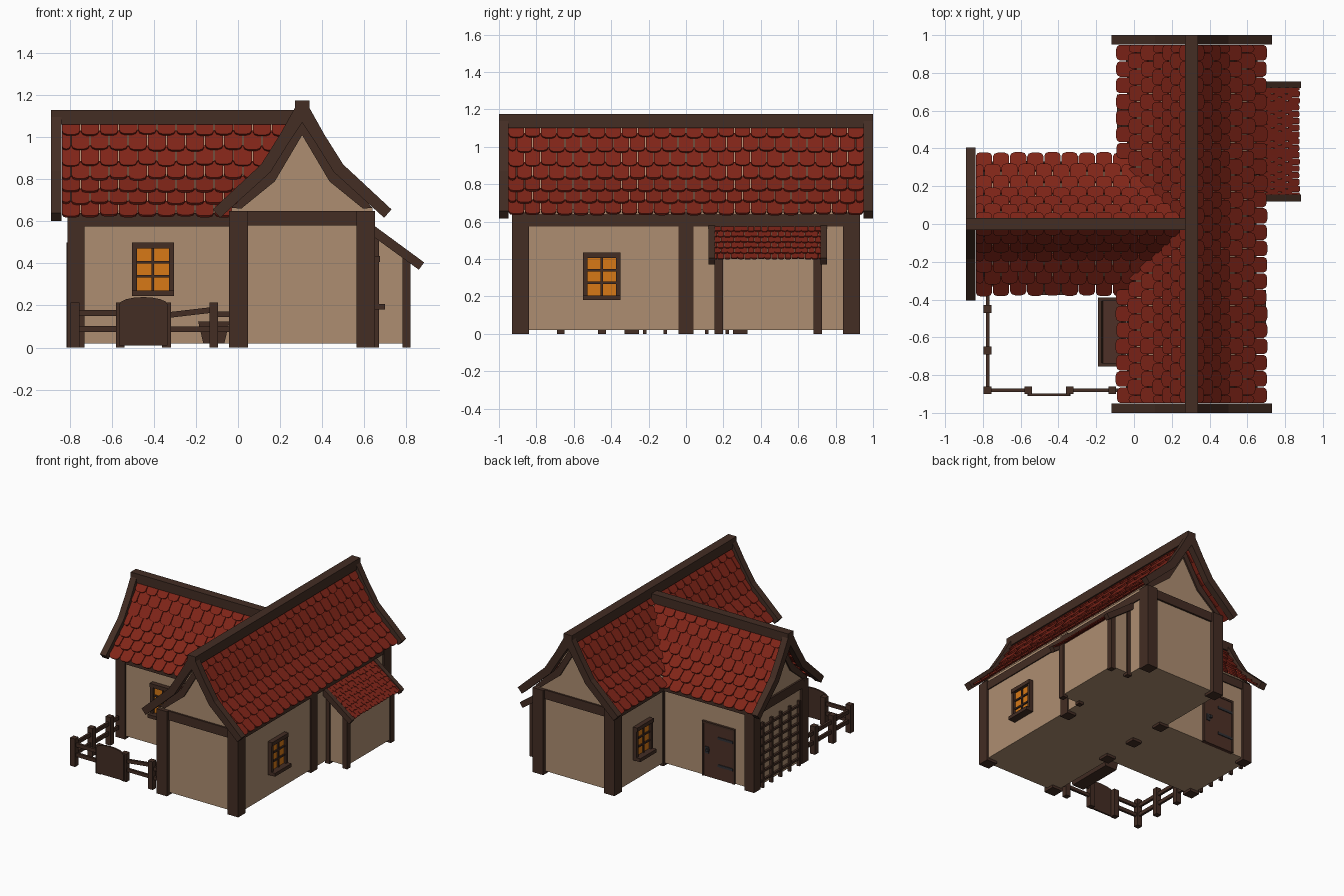
import bpy, bmesh, math, random
from mathutils import Matrix, Vector

if "Cube" in bpy.data.objects:
    bpy.data.objects.remove(bpy.data.objects["Cube"])
random.seed(4)

def material(name, rgb):
    m = bpy.data.materials.new(name)
    m.diffuse_color = (*rgb, 1)
    m.use_nodes = True
    m.node_tree.nodes["Principled BSDF"].inputs["Base Color"].default_value = m.diffuse_color
    return m

WALL = material("plaster", (0.42, 0.27, 0.165))
WOOD = material("dark_wood", (0.056, 0.026, 0.017))
DOOR = material("door_wood", (0.075, 0.03, 0.02))
TILE = material("roof_tile", (0.215, 0.018, 0.009))
GLASS = material("lit_glass", (0.68, 0.19, 0.008))
IRON = material("iron", (0.03, 0.03, 0.035))
MAIN = Matrix.Translation((0.305, 0, 0))            # ridge along y
CROSS = Matrix.Rotation(math.radians(90), 4, 'Z')   # local y -> -x
I = Matrix()

def finish(name, bm, mat, M=I):
    bmesh.ops.recalc_face_normals(bm, faces=bm.faces)
    me = bpy.data.meshes.new(name)
    bm.to_mesh(me)
    bm.free()
    me.transform(M)
    me.materials.append(mat)
    ob = bpy.data.objects.new(name, me)
    bpy.context.collection.objects.link(ob)
    return ob

def extrude(bm, ring, vec):
    a = [bm.verts.new(p) for p in ring]
    b = [bm.verts.new(Vector(p) + vec) for p in ring]
    n = len(a)
    bm.faces.new(a)
    bm.faces.new(b)
    for i in range(n):
        bm.faces.new((a[i], a[(i + 1) % n], b[(i + 1) % n], b[i]))

def prism(name, pts, y0, y1, mat, M=I):
    bm = bmesh.new()
    extrude(bm, [(x, y0, z) for x, z in pts], Vector((0, y1 - y0, 0)))
    return finish(name, bm, mat, M)

def box(name, x0, x1, y0, y1, z0, z1, mat=WOOD, M=I):
    return prism(name, [(x0, z0), (x1, z0), (x1, z1), (x0, z1)], y0, y1, mat, M)

def post(name, x, y, r, h, M=I):
    box(name, x - r, x + r, y - r, y + r, 0, h, WOOD, M)

def mirrored(right):
    """Half profile from ridge outwards -> full profile, left to right"""
    return [(-x, z) for x, z in right[::-1] if x > 0] + right

def arch(top, low):
    return mirrored(top) + mirrored(low)[::-1]

def height(prof, d):
    for (a, za), (b, zb) in zip(prof, prof[1:]):
        if d <= b:
            return za + (zb - za) * (d - a) / (b - a)
    return -1

def along(prof, s):
    """Point and outward normal at arc length s"""
    for a, b in zip(prof, prof[1:]):
        a, b = Vector(a), Vector(b)
        l = (b - a).length
        if s <= l + 1e-6 or b == Vector(prof[-1]):
            t = (b - a) / l
            return a + t * s, Vector((-t.y, t.x))
        s -= l

def tiles(name, prof, y0, y1, rows, cols, sides, M, skip=None, lift=0.02, thick=0.012):
    bm = bmesh.new()
    total = sum((Vector(b) - Vector(a)).length for a, b in zip(prof, prof[1:]))
    row, pitch = total / rows, (y1 - y0) / cols
    for side in sides:
        for r in range(rows):
            sb = (r + 1) * row
            for c in range(cols + r % 2):
                ca = y0 + (c - 0.5 * (r % 2)) * pitch
                lo, hi = max(ca, y0) + 0.025 * pitch, min(ca + pitch, y1) - 0.025 * pitch
                s = sb + random.uniform(-0.06, 0.06) * row
                pb, nb = along(prof, s)
                pt, nt = along(prof, max(0, sb - 1.35 * row))
                if skip and skip(M @ Vector((side * pb.x, (lo + hi) / 2, pb.y)), side):
                    continue
                pb, pt = pb + nb * lift, pt + nt * 0.004
                k = min(0.28 * pitch, (hi - lo) * 0.45)
                f = k / (pb - pt).length
                outline = [(lo, 0), (hi, 0), (hi, 1 - f), (hi - 0.3 * k, 1 - 0.3 * f), (hi - k, 1),
                           (lo + k, 1), (lo + 0.3 * k, 1 - 0.3 * f), (lo, 1 - f)]
                ring = []
                for u, t in outline:
                    p = pt.lerp(pb, t)
                    ring.append((side * p.x, u, p.y))
                extrude(bm, ring, Vector((side * nb.x, 0, nb.y)) * -thick)
    finish(name, bm, TILE, M)

# Roof curves: (distance from ridge, height)
P_MAIN = [(0, 1.12), (0.085, 0.985), (0.17, 0.84), (0.385, 0.63)]
BOARD_TOP = [(0, 1.16), (0.033, 1.143), (0.105, 1.014), (0.195, 0.871), (0.425, 0.657)]
BOARD_LOW = [(0, 1.07), (0.06, 0.98), (0.15, 0.835), (0.39, 0.617)]
TRIM_TOP = [(0, 1.09), (0.15, 0.845), (0.335, 0.665)]
TRIM_LOW = [(0, 1.01), (0.13, 0.79), (0.29, 0.66)]
def shrink(prof):
    return [(x * 0.95, 0.615 + (z - 0.63) * 0.94) for x, z in prof]
P_CROSS = shrink(P_MAIN)

def wing(tag, M, conv, half, ends, y0, y1):
    """Walls, gable trim and bargeboards of one wing; ends = gable (wall y, direction, roof end y)"""
    top = [(x, z - 0.015) for x, z in conv(P_MAIN)[:3]] + [(half, height(conv(P_MAIN), half) - 0.015)]
    prism(tag + "_walls", mirrored(top) + [(half, 0.02), (-half, 0.02)], y0, y1, WALL, M)
    for i, (w, s, e) in enumerate(ends):
        prism(f"{tag}_bargeboard_{i}", arch(conv(BOARD_TOP), conv(BOARD_LOW)), e - s * 0.05, e, WOOD, M)
        prism(f"{tag}_gable_trim_{i}", arch(conv(TRIM_TOP), conv(TRIM_LOW)), w - s * 0.04, w + s * 0.012, WOOD, M)
        box(f"{tag}_gable_beam_{i}", -half, half, w - s * 0.04, w + s * 0.014, 0.58, 0.65, WOOD, M)
    for s in (-1, 1):
        a, b = sorted((s * (half - 0.03), s * (half + 0.008)))
        box(f"{tag}_wall_beam_{s}", a, b, y0, y1, 0.575, 0.64, WOOD, M)

wing("main", MAIN, lambda p: p, 0.335, [(-0.9, -1, -1), (0.9, 1, 1)], -0.9, 0.9)
wing("cross", CROSS, shrink, 0.315, [(0.795, 1, 0.89)], -0.2, 0.795)
box("main_ridge_beam", -0.035, 0.035, -1, 1, 1.1, 1.175, WOOD, MAIN)
box("cross_ridge_beam", -0.032, 0.032, -0.28, 0.89, 1.06, 1.13, WOOD, CROSS)

# Roof tiles, left out where the other roof covers them
tiles("main_roof_tiles", P_MAIN, -0.95, 0.95, 7, 22, (-1, 1), MAIN,
      lambda p, s: s < 0 and height(P_CROSS, abs(p.y)) > p.z + 0.04)
tiles("cross_roof_tiles", P_CROSS, -0.25, 0.84, 7, 12, (-1, 1), CROSS,
      lambda p, s: height(P_MAIN, abs(p.x - 0.305)) > p.z + 0.04)

# Timber posts
for x in (-0.3025, 0.3025):
    for y in (-0.885, 0, 0.885):
        post("main_post", x, y, 0.045 if y else 0.04, 0.65, MAIN)
for s in (-1, 1):
    post("cross_corner_post", s * 0.29, 0.77, 0.04, 0.63, CROSS)
    post("junction_post", s * 0.29, 0.0, 0.04, 0.63, CROSS)

# Lean-to shed
prism("shed_walls", [(0.6, 0.02), (0.808, 0.02), (0.808, 0.43), (0.6, 0.59)], 0.165, 0.715, WALL)
LEAN = Matrix.Translation((0.64, 0, 0))
tiles("shed_roof_tiles", [(0, 0.57), (0.23, 0.395)], 0.15, 0.725, 6, 16, (1,), LEAN, None, 0.012, 0.008)
for y in (0.12, 0.72):
    prism("shed_bargeboard", [(0.64, 0.585), (0.885, 0.405), (0.86, 0.37), (0.64, 0.53)], y, y + 0.035, WOOD)
for y in (0.175, 0.705):
    box("shed_post", 0.782, 0.82, y - 0.022, y + 0.022, 0.0, 0.44)
    box("shed_wall_post", 0.63, 0.67, y - 0.02, y + 0.02, 0.0, 0.55)

# Windows: local frame faces -y, centred on x = 0
def window(tag, loc, angle):
    M = Matrix.Translation(loc) @ Matrix.Rotation(math.radians(angle), 4, 'Z')
    box(tag + "_glass", -0.09, 0.09, -0.012, 0.02, 0.01, 0.24, GLASS, M)
    for s in (-1, 1):
        box(tag + "_jamb", s * 0.088 - 0.012, s * 0.088 + 0.012, -0.03, 0.02, 0.0, 0.25, WOOD, M)
    box(tag + "_head", -0.1, 0.1, -0.036, 0.02, 0.226, 0.255, WOOD, M)
    box(tag + "_sill", -0.1, 0.1, -0.06, 0.02, 0.0, 0.026, WOOD, M)
    box(tag + "_mullion", -0.006, 0.006, -0.022, 0.0, 0.02, 0.23, WOOD, M)
    for z in (0.093, 0.16):
        box(tag + "_bar", -0.08, 0.08, -0.022, 0.0, z - 0.006, z + 0.006, WOOD, M)

window("front_window", (-0.405, -0.315, 0.245), 0)
window("right_window", (0.64, -0.45, 0.18), 90)
window("left_window", (-0.03, 0.585, 0.18), -90)

# Back door with hinges and handle
box("door", -0.635, -0.375, 0.3, 0.327, 0.02, 0.43, DOOR)
for x in (-0.643, -0.382):
    box("door_jamb", x, x + 0.015, 0.3, 0.332, 0.02, 0.44)
box("door_head", -0.643, -0.367, 0.3, 0.332, 0.425, 0.44)
for z in (0.12, 0.33):
    box("door_hinge", -0.63, -0.5, 0.32, 0.333, z, z + 0.018, IRON)
box("door_lock", -0.425, -0.395, 0.32, 0.334, 0.2, 0.25, IRON)
box("door_handle", -0.432, -0.412, 0.33, 0.35, 0.22, 0.24, IRON)

# Trellis on the left gable
for i in range(5):
    y = -0.22 + i * 0.11
    box("trellis_upright", -0.815, -0.79, y - 0.009, y + 0.009, 0.0, 0.5)
for i in range(7):
    z = 0.055 + i * 0.068
    box("trellis_bar", -0.811, -0.793, -0.24, 0.24, z - 0.008, z + 0.008)

# Fence and gate
for x, y in [(-0.775, -0.45), (-0.775, -0.67), (-0.775, -0.88), (-0.56, -0.88), (-0.34, -0.88), (-0.115, -0.88)]:
    post("fence_post", x, y, 0.021, 0.215)
for z in (0.075, 0.15):
    box("side_rail", -0.784, -0.766, -0.88, -0.35, z, z + 0.028)
    box("front_rail", -0.775, -0.56, -0.89, -0.872, z, z + 0.028)
box("right_rail", -0.34, -0.03, -0.89, -0.872, 0.075, 0.1)
prism("tilted_rail", [(-0.34, 0.14), (-0.1, 0.168), (-0.1, 0.195), (-0.34, 0.167)], -0.89, -0.872, WOOD)
box("short_rail", -0.115, -0.03, -0.89, -0.872, 0.145, 0.172)
curve = [(-0.45 + 0.115 * math.cos(math.pi * i / 8), 0.205 + 0.035 * math.sin(math.pi * i / 8)) for i in range(9)]
prism("gate", curve + [(-0.565, 0.01), (-0.335, 0.01)], -0.911, -0.898, WOOD)

# Planting trough beside the left wall
trough = [(-0.19, 0.125), (-0.165, 0.02), (-0.065, 0.02), (-0.04, 0.125), (-0.058, 0.125),
          (-0.08, 0.038), (-0.15, 0.038), (-0.172, 0.125)]
prism("trough", trough, -0.755, -0.39, WOOD)
for y in (-0.755, -0.408):
    prism("trough_end", trough[:4], y, y + 0.018, WOOD)
prism("trough_soil", [(-0.165, 0.1), (-0.15, 0.04), (-0.08, 0.04), (-0.065, 0.1)], -0.74, -0.405, DOOR)
